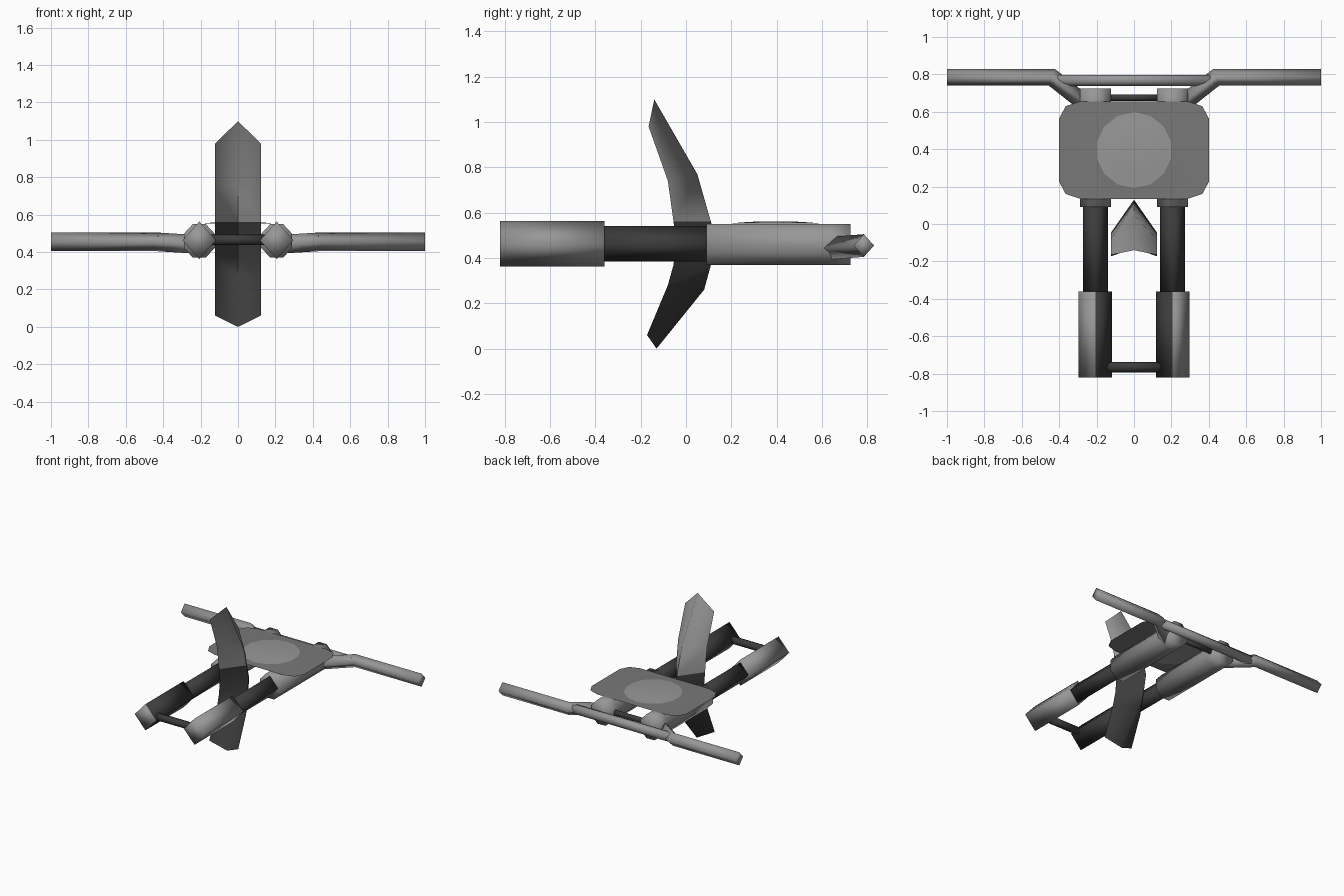
import bpy, bmesh, math
from mathutils import Vector

if "Cube" in bpy.data.objects:
    bpy.data.objects.remove(bpy.data.objects["Cube"])


def material(name, v):
    m = bpy.data.materials.new(name)
    m.diffuse_color = (v, v, v, 1)
    m.use_nodes = True
    m.node_tree.nodes["Principled BSDF"].inputs["Base Color"].default_value = m.diffuse_color
    return m


grey = material("mid_grey", 0.31)
dark = material("dark_grey", 0.045)
deck_grey = material("deck_grey", 0.19)


def finish(name, bm, mats=(grey,), mirror=False, outward=True, angle=100):
    if outward:
        bmesh.ops.recalc_face_normals(bm, faces=bm.faces)
    me = bpy.data.meshes.new(name)
    bm.to_mesh(me)
    bm.free()
    for m in mats:
        me.materials.append(m)
    ob = bpy.data.objects.new(name, me)
    bpy.context.collection.objects.link(ob)
    bpy.ops.object.select_all(action='DESELECT')
    ob.select_set(True)
    bpy.context.view_layer.objects.active = ob
    bpy.ops.object.shade_smooth_by_angle(angle=math.radians(angle))
    if mirror:
        ob.modifiers.new("mirror", 'MIRROR')
    return ob


def tube(name, path, rh, rv, sides=4, phase=0.0, mirror=False, mat=grey):
    """Sweep a polygon (half sizes rh, rv) along a mostly level path, mitring bends."""
    pts = [Vector(p) for p in path]
    bm = bmesh.new()
    rings = []
    for i, p in enumerate(pts):
        a = (p - pts[i - 1]).normalized() if i else None
        b = (pts[i + 1] - p).normalized() if i < len(pts) - 1 else None
        t = ((a or b) + (b or a)).normalized()
        side = Vector((-t.y, t.x, 0)).normalized() / t.dot(a or b)
        rings.append([bm.verts.new(p + side * rh * math.cos(phase + math.tau * k / sides)
                                   + Vector((0, 0, rv * math.sin(phase + math.tau * k / sides))))
                      for k in range(sides)])
    for r, s in zip(rings, rings[1:]):
        for k in range(sides):
            j = (k + 1) % sides
            bm.faces.new((r[k], r[j], s[j], s[k]))
    bm.faces.new(rings[0])
    bm.faces.new(rings[-1])
    return finish(name, bm, (mat,), mirror)


X, Z = 0.207, 0.46

# Long twin legs: wide front sleeves, slim dark middles, eight-sided rear housings
sleeve = tube("front_sleeve", [(X, -0.82, Z + 0.003), (X, -0.36, Z + 0.003)], 0.09, 0.1, mirror=True)
sleeve.data.materials.append(dark)
for f in sleeve.data.polygons:          # dark inner flanks
    f.material_index = 1 if f.normal.x < -0.3 else 0
tube("middle_leg", [(X, -0.37, Z + 0.003), (X, 0.15, Z + 0.003)], 0.067, 0.078,
     mirror=True, mat=dark)
r8 = 0.09 / math.cos(math.pi / 8)
tube("rear_housing", [(X, 0.09, Z), (X, 0.64, Z), (X, 0.725, Z)], r8 * 0.92, r8,
     8, math.pi / 8, mirror=True)

# Cross rods joining the legs
tube("front_axle", [(-0.15, -0.765, 0.465), (0.15, -0.765, 0.465)], 0.028, 0.028, 8, mat=dark)
tube("rear_rod", [(-0.15, 0.675, 0.465), (0.15, 0.675, 0.465)], 0.018, 0.022, 8, mat=dark)

# Handlebar with bent side grips
tube("handle_bar", [(-0.43, 0.768, 0.455), (0.43, 0.768, 0.455)], 0.032, 0.035, 8, math.pi / 8)
tube("side_grip", [(1, 0.785, 0.455), (0.44, 0.785, 0.455), (0.25, 0.635, 0.443)],
     0.045, 0.05, mirror=True)

# Curved V-section blade: back ridge and front edges as (y, z), dark lower half
ridge = [(-0.14, 1.10), (0.05, 0.77), (0.11, 0.56), (0.13, 0.47),
         (0.11, 0.37), (0.08, 0.26), (-0.13, 0.0)]
edge = [(-0.165, 0.98), (-0.08, 0.74), (-0.055, 0.56), (-0.045, 0.47),
        (-0.055, 0.37), (-0.08, 0.28), (-0.172, 0.06)]
bm = bmesh.new()
rows = [[bm.verts.new(v) for v in ((-0.122, *e), (0, *r), (0.122, *e))]
        for r, e in zip(ridge, edge)]
for i, (a, b) in enumerate(zip(rows, rows[1:])):
    for k in range(2):
        f = bm.faces.new((a[k], a[k + 1], b[k + 1], b[k]))
        f.material_index = 1 if i >= 2 else 0
bmesh.ops.recalc_face_normals(bm, faces=bm.faces)
if sum(f.normal.y for f in bm.faces) < 0:
    bmesh.ops.reverse_faces(bm, faces=bm.faces)
finish("curved_blade", bm, (grey, dark), outward=False)

# Thin rounded deck with a faintly domed round pad in its middle
CY, TOP, N = 0.395, 0.552, 14
corner = [(0.29, 0.26), (0.365, 0.235), (0.4, 0.17)]
quad = corner + [(x, -y) for x, y in reversed(corner)]
outline = quad + [(-x, y) for x, y in reversed(quad)]
bm = bmesh.new()
outer = [bm.verts.new((x, CY + y, TOP)) for x, y in outline]
rings = []
for r, rise in ((0.203, 0), (0.15, 0.005), (0.08, 0.009)):
    rings.append([bm.verts.new((r * math.sin(math.tau * k / N),
                                CY + r * math.cos(math.tau * k / N), TOP + rise))
                  for k in range(N)])


def loop_edges(vs):
    return [bm.edges.new((vs[i], vs[(i + 1) % len(vs)])) for i in range(len(vs))]


bmesh.ops.triangle_fill(bm, use_beauty=True, edges=loop_edges(outer) + loop_edges(rings[0]))
for f in bm.faces:
    f.material_index = 1
pad = [bm.faces.new(rings[-1])]
for a, b in zip(rings, rings[1:]):
    for k in range(N):
        j = (k + 1) % N
        pad.append(bm.faces.new((a[k], a[j], b[j], b[k])))
for f in pad:
    f.material_index = 0
bm.normal_update()
bmesh.ops.reverse_faces(bm, faces=[f for f in bm.faces if f.normal.z < 0])
finish("deck_plate", bm, (grey, deck_grey), outward=False)
